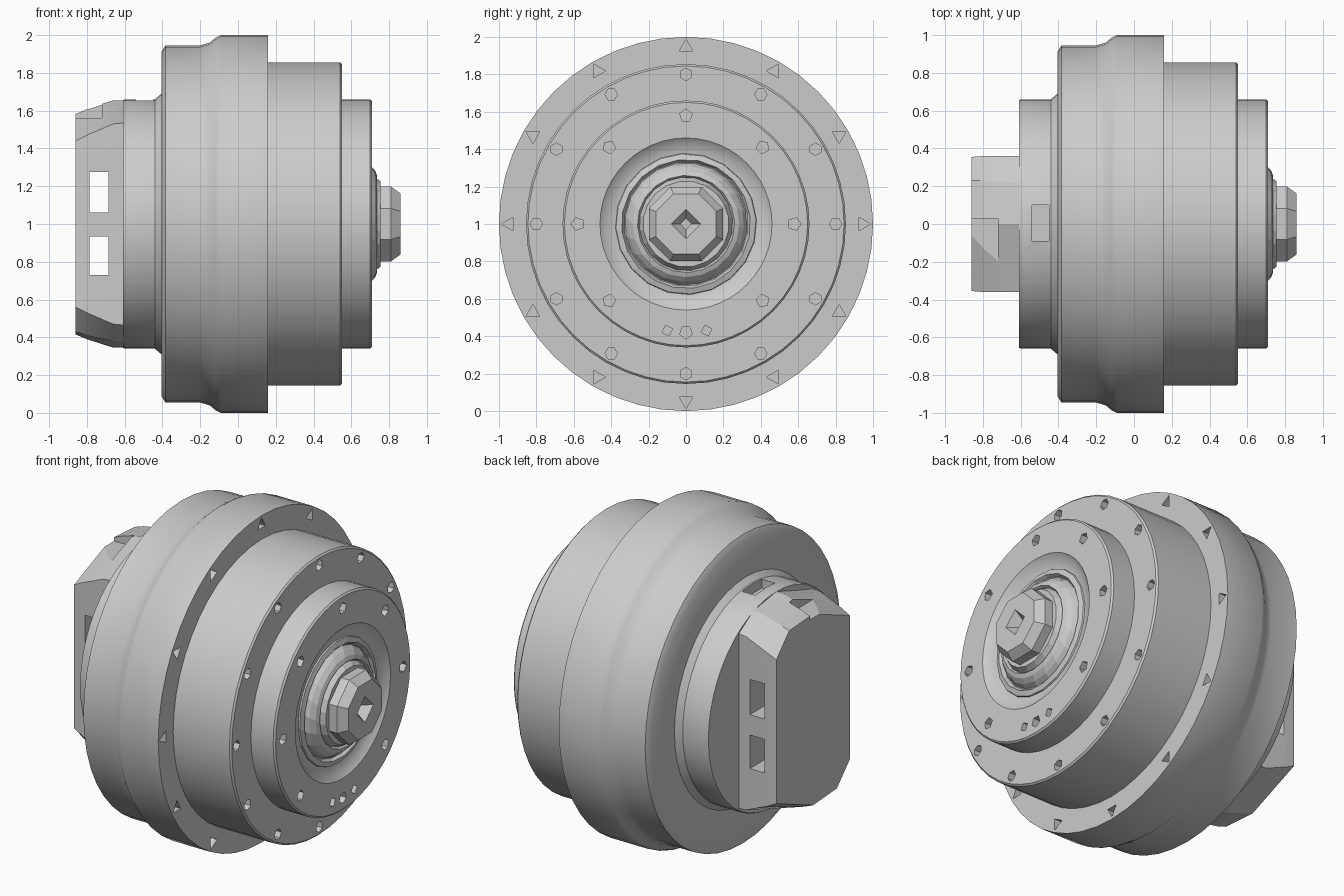
import bpy, bmesh, math
from mathutils import Vector

if "Cube" in bpy.data.objects:
    bpy.data.objects.remove(bpy.data.objects["Cube"], do_unlink=True)

AXIS_Z = 1.0

grey = bpy.data.materials.new("plain grey")
grey.use_nodes = True
grey.diffuse_color = (0.6, 0.6, 0.6, 1)
grey.node_tree.nodes["Principled BSDF"].inputs["Base Color"].default_value = (0.6, 0.6, 0.6, 1)


def circle(x, r, n, turn=0.0, cy=0.0, cz=0.0):
    """Ring of n points facing along x."""
    return [Vector((x, cy + r * math.cos(turn + math.tau * i / n),
                    AXIS_Z + cz + r * math.sin(turn + math.tau * i / n))) for i in range(n)]


def loft(bm, rings):
    """Skin a row of equal rings and cap both ends."""
    rows = [[bm.verts.new(p) for p in ring] for ring in rings]
    n = len(rows[0])
    for a, b in zip(rows, rows[1:]):
        for i in range(n):
            j = (i + 1) % n
            bm.faces.new((a[i], a[j], b[j], b[i]))
    bm.faces.new(rows[0][::-1])
    bm.faces.new(rows[-1])


def box(bm, x0, x1, y0, y1, z0, z1):
    loft(bm, [[Vector((x, y, z)) for y, z in ((y0, z0), (y1, z0), (y1, z1), (y0, z1))]
              for x in (x0, x1)])


def finish(name, bm):
    bmesh.ops.recalc_face_normals(bm, faces=bm.faces)
    mesh = bpy.data.meshes.new(name)
    bm.to_mesh(mesh)
    bm.free()
    mesh.materials.append(grey)
    obj = bpy.data.objects.new(name, mesh)
    bpy.context.collection.objects.link(obj)
    return obj


def select(obj):
    bpy.ops.object.select_all(action="DESELECT")
    obj.select_set(True)
    bpy.context.view_layer.objects.active = obj


def carve(obj, bm):
    """Subtract the cutter mesh, then discard it."""
    cutter = finish("cutter", bm)
    cutter.hide_render = True
    mod = obj.modifiers.new("carve", "BOOLEAN")
    mod.operation = "DIFFERENCE"
    mod.solver = "EXACT"
    mod.object = cutter
    select(obj)
    bpy.ops.object.modifier_apply(modifier=mod.name)
    bpy.data.objects.remove(cutter, do_unlink=True)


def smooth(obj, degrees):
    select(obj)
    bpy.ops.object.shade_smooth_by_angle(angle=math.radians(degrees))


# Stepped drum with a swollen shoulder
profile = [(-0.61, 0.655), (-0.60, 0.66), (-0.44, 0.66), (-0.405, 0.69),
           (-0.405, 0.91), (-0.385, 0.945), (-0.20, 0.945), (-0.15, 0.96),
           (-0.12, 0.985), (-0.09, 1.0), (0.16, 1.0), (0.16, 0.855),
           (0.54, 0.855), (0.55, 0.845), (0.55, 0.66), (0.70, 0.66),
           (0.71, 0.65), (0.71, 0.46), (0.685, 0.43), (0.67, 0.37)]
bm = bmesh.new()
loft(bm, [circle(x, r, 48) for x, r in profile])
drum = finish("stepped_drum", bm)

# Bolt pockets on the three stepped faces, and a socket in the neck
bm = bmesh.new()
for face_x, radius, count, sides, size in ((0.16, 0.945, 12, 3, 0.042),
                                           (0.55, 0.80, 12, 6, 0.033),
                                           (0.71, 0.58, 8, 5, 0.035)):
    for i in range(count):
        a = math.tau * i / count
        cy, cz = radius * math.cos(a), radius * math.sin(a)
        loft(bm, [circle(x, size, sides, a, cy, cz) for x in (face_x - 0.05, face_x + 0.03)])
for y in (-0.10, 0.11):
    loft(bm, [circle(x, 0.03, 4, 0.3, y, -0.57) for x in (0.66, 0.74)])
box(bm, -0.54, -0.45, -0.09, 0.10, 1.60, 1.75)
carve(drum, bm)
smooth(drum, 30)

# Ridged hub rising out of the dished end
hub_profile = [(0.62, 0.40), (0.68, 0.375), (0.69, 0.345), (0.665, 0.33),
               (0.70, 0.31), (0.725, 0.285), (0.735, 0.26), (0.72, 0.25),
               (0.755, 0.23), (0.755, 0.18)]
bm = bmesh.new()
loft(bm, [circle(x, r, 20, 0.06 * i) for i, (x, r) in enumerate(hub_profile)])
finish("ridged_hub", bm)

# Eight-sided nut with a square socket
bm = bmesh.new()
loft(bm, [circle(x, r, 8, math.pi / 8) for x, r in
          ((0.72, 0.215), (0.81, 0.215), (0.86, 0.175))])
nut = finish("end_nut", bm)
bm = bmesh.new()
loft(bm, [circle(x, r, 4) for x, r in ((0.80, 0.03), (0.86, 0.08), (0.88, 0.10))])
carve(nut, bm)


# Flat-sided mounting block
def block_ring(x, half_y, side_z, shoulder_y, shoulder_z, top):
    right = [(half_y, -side_z), (half_y, side_z), (shoulder_y, shoulder_z), (0, top)]
    left = [(-y, -z) for y, z in right]
    return [Vector((x, y, AXIS_Z + z)) for y, z in right + left[:2] + left[2:]]


bm = bmesh.new()
loft(bm, [block_ring(-0.55, 0.36, 0.54, 0.22, 0.62, 0.655),
          block_ring(-0.66, 0.36, 0.53, 0.22, 0.62, 0.655),
          block_ring(-0.80, 0.36, 0.47, 0.23, 0.59, 0.61),
          block_ring(-0.86, 0.355, 0.44, 0.23, 0.57, 0.585)])
block = finish("mounting_block", bm)

# Two windows through the block and a shallow notch on top
bm = bmesh.new()
for z0, z1 in ((0.73, 0.935), (1.06, 1.275)):
    box(bm, -0.785, -0.685, -0.5, 0.5, z0, z1)
box(bm, -0.90, -0.72, -0.28, 0.03, 1.56, 1.75)
carve(block, bm)
smooth(block, 20)
